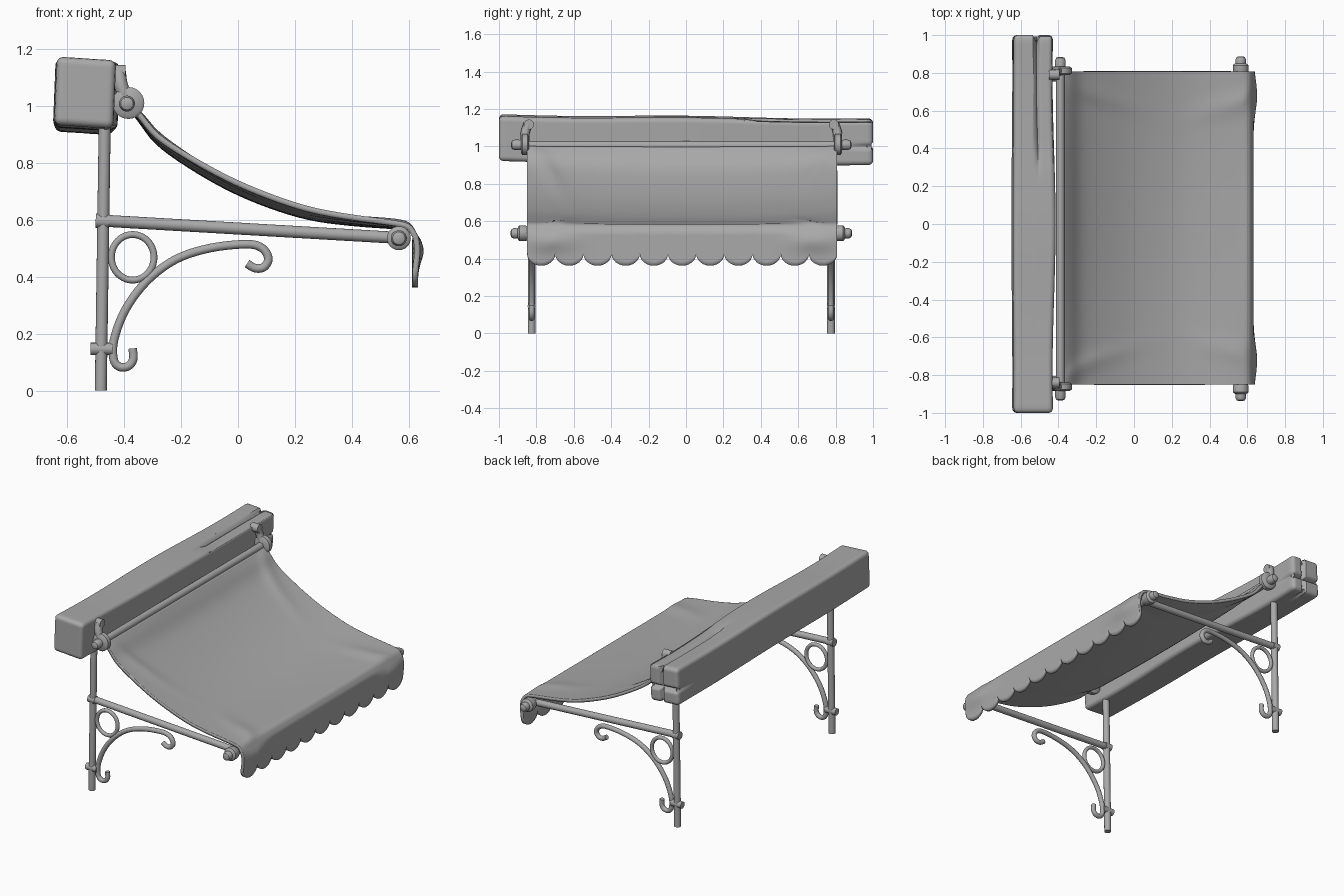
import bpy, bmesh, math
from mathutils import Vector

if "Cube" in bpy.data.objects:
    bpy.data.objects.remove(bpy.data.objects["Cube"], do_unlink=True)

MID = -0.025          # centre of the awning frame along y
SIDES = (("front", -1), ("back", 1))

grey = bpy.data.materials.new("plain_grey")
grey.use_nodes = True
grey.diffuse_color = (0.4, 0.4, 0.4, 1)
grey.node_tree.nodes["Principled BSDF"].inputs["Base Color"].default_value = (0.4, 0.4, 0.4, 1)


def finish(name, bm, angle=40):
    mesh = bpy.data.meshes.new(name)
    bmesh.ops.recalc_face_normals(bm, faces=bm.faces)
    bm.to_mesh(mesh)
    bm.free()
    obj = bpy.data.objects.new(name, mesh)
    bpy.context.collection.objects.link(obj)
    mesh.materials.append(grey)
    bpy.ops.object.select_all(action='DESELECT')
    obj.select_set(True)
    bpy.context.view_layer.objects.active = obj
    bpy.ops.object.shade_smooth_by_angle(angle=math.radians(angle))
    return obj


def smooth_path(points, steps):
    """Resample points as a Catmull-Rom curve."""
    pts = [Vector(p) for p in points]
    pts = [2 * pts[0] - pts[1]] + pts + [2 * pts[-1] - pts[-2]]
    out = []
    for a, b, c, d in zip(pts, pts[1:], pts[2:], pts[3:]):
        for i in range(steps):
            t = i / steps
            out.append(0.5 * (2 * b + (c - a) * t + (2 * a - 5 * b + 4 * c - d) * t * t
                              + (3 * b - a - 3 * c + d) * t ** 3))
    return out + [pts[-2]]


def tube(name, points, radius, closed=False, sides=16):
    """Sweep a circle along a path, keeping one axis square to the path."""
    bm = bmesh.new()
    pts = [Vector(p) for p in points]
    n = len(pts)
    rings = []
    for i, p in enumerate(pts):
        if closed:
            along = pts[(i + 1) % n] - pts[i - 1]
        else:
            along = pts[min(i + 1, n - 1)] - pts[max(i - 1, 0)]
        along.normalize()
        ref = Vector((0, 1, 0)) if abs(along.y) < 0.8 else Vector((1, 0, 0))
        u = along.cross(ref).normalized()
        w = along.cross(u)
        angles = [math.tau * k / sides for k in range(sides)]
        rings.append([bm.verts.new(p + radius * (u * math.cos(a) + w * math.sin(a))) for a in angles])
    for i in range(n if closed else n - 1):
        a, b = rings[i], rings[(i + 1) % n]
        for k in range(sides):
            bm.faces.new((a[k - 1], a[k], b[k], b[k - 1]))
    if not closed:
        bm.faces.new(rings[0])
        bm.faces.new(rings[-1])
    return finish(name, bm)


def lathe_y(name, x, z, y, sign, profile, sides=24):
    """Spin (radius, offset) pairs around an axis parallel to y."""
    bm = bmesh.new()
    rings = []
    for r, off in profile:
        rings.append([bm.verts.new((x + r * math.cos(math.tau * k / sides), y + sign * off,
                                    z + r * math.sin(math.tau * k / sides))) for k in range(sides)])
    for a, b in zip(rings, rings[1:]):
        for k in range(sides):
            bm.faces.new((a[k - 1], a[k], b[k], b[k - 1]))
    bm.faces.new(rings[0])
    bm.faces.new(rings[-1])
    return finish(name, bm)


def bump(d, width):
    return math.exp(-(d / width) ** 2)


# Worn timber beam with rounded edges, a long top crack and a split end
def make_beam():
    bm = bmesh.new()
    bmesh.ops.create_cube(bm, size=2)
    bmesh.ops.subdivide_edges(bm, edges=bm.edges[:], cuts=39, use_grid_fill=True)
    half, r = Vector((0.108, 1.0, 0.12)), 0.025
    for v in bm.verts:
        p = Vector((v.co.x * half.x, math.sin(v.co.y * math.pi / 2), v.co.z * half.z))
        inner = Vector([max(-h + r, min(h - r, c)) for c, h in zip(p, half)])
        d = p - inner
        if d.length > 1e-6:
            p = inner + d.normalized() * r
        x, y, z = p
        split_x, split_z = bump(x - 0.02, 0.012), bump(z + 0.02, 0.012)
        near_end = bump(y - 1, 0.12)
        if v.co.y > 0.999:
            p.y -= 0.03 * max(split_x, split_z)
        if abs(v.co.z) > 0.999:
            p.z -= math.copysign(0.018, z) * split_x * near_end
        if abs(v.co.x) > 0.999:
            p.x -= math.copysign(0.014, x) * split_z * near_end
        if v.co.z > 0.999:
            crack = max(0, min(1, (y - 0.3) / 0.08))
            p.z -= crack * (0.014 * split_x + (0.008 if x > 0.02 else 0))
        # gentle bowing and lean
        p.x += 0.008 * math.cos(y * 4) * (1 if x > 0 else -0.3) + 0.04 * z - 0.535
        p.z += 1.035 - 0.011 * y - 0.06 * x + 0.004 * math.cos(y * 5)
        v.co = p
    return finish("beam", bm, 50)


make_beam()


# Cloth canopy with hanging scalloped valance
def make_canopy():
    scallops, per, y0, y1 = 11, 12, -0.85, 0.808
    slope = smooth_path([(-0.37, 0, 1.0), (-0.335, 0, 0.967), (-0.275, 0, 0.9), (-0.17, 0, 0.83),
                         (-0.03, 0, 0.753), (0.11, 0, 0.693), (0.25, 0, 0.647), (0.39, 0, 0.62),
                         (0.55, 0, 0.598), (0.605, 0, 0.582), (0.632, 0, 0.545)], 4)
    cols = []
    bm = bmesh.new()
    pitch = (y1 - y0) / scallops
    for i in range(scallops):
        for k in range(per + (i == scallops - 1)):
            t = -math.cos(math.pi * k / per)
            y = y0 + pitch * (i + 0.5 + t / 2)
            v = 2 * (y - y0) / (y1 - y0) - 1
            col = []
            for j, p in enumerate(slope):
                u = j / (len(slope) - 1)
                sag = 0.032 * (1 - v * v) * math.sin(math.pi * min(1, u * 1.1))
                # soft folds running from the four corners
                fold = 0.012 * bump(abs(v) - 0.98 + 0.5 * u, 0.06) * bump(u - 0.2, 0.18)
                fold += 0.01 * bump(abs(v) - 0.4 - 0.5 * u, 0.07) * bump(u - 0.8, 0.12)
                col.append(bm.verts.new((p.x, y, p.z - sag + fold)))
            bottom = 0.425 - 0.063 * math.sqrt(max(0, 1 - t * t))
            for j in range(1, 9):
                s = j / 8
                z = 0.545 + (bottom - 0.545) * s
                x = 0.632 + 0.02 * bump(abs(v) - 0.85, 0.15) * bump(z - 0.49, 0.05)
                col.append(bm.verts.new((x, y, z)))
            cols.append(col)
    for a, b in zip(cols, cols[1:]):
        for j in range(len(a) - 1):
            bm.faces.new((a[j], a[j + 1], b[j + 1], b[j]))
    canopy = finish("canopy", bm, 60)
    # thicken toward the underside
    up = canopy.data.polygons[10].normal.z > 0
    mod = canopy.modifiers.new("thickness", 'SOLIDIFY')
    mod.thickness = 0.02
    mod.offset = -1 if up else 1


make_canopy()

# Cross rods that carry the cloth
tube("upper_rod", [(-0.39, MID - 0.89, 1.005), (-0.39, MID + 0.89, 1.005)], 0.023)
tube("lower_rod", [(0.565, MID - 0.85, 0.535), (0.565, MID + 0.85, 0.535)], 0.024)

scroll = [(-0.37, 0.148), (-0.368, 0.11), (-0.385, 0.086), (-0.415, 0.083), (-0.437, 0.11),
          (-0.435, 0.18), (-0.395, 0.285), (-0.32, 0.385), (-0.22, 0.46), (-0.1, 0.5),
          (0.03, 0.514), (0.085, 0.5), (0.107, 0.463), (0.09, 0.433), (0.06, 0.43), (0.032, 0.446)]

for side, s in SIDES:
    y = MID + s * 0.8
    # Upright post, arm and scrolled brace
    tube(side + "_post", [(-0.482, y, 0), (-0.468, y, 0.95)], 0.021)
    tube(side + "_arm", [(-0.48, y, 0.597), (0.55, y, 0.537)], 0.021)
    tube(side + "_post_collar", [(-0.5, y, 0.597), (-0.452, y, 0.594)], 0.025)
    tube(side + "_scroll", smooth_path([(x, y, z) for x, z in scroll], 5), 0.015)
    ring = [(-0.37 + 0.075 * math.cos(a), y, 0.468 + 0.08 * math.sin(a))
            for a in (math.tau * k / 40 for k in range(40))]
    tube(side + "_ring", ring, 0.012, closed=True)
    tube(side + "_post_bolt", [(-0.518, y, 0.146), (-0.44, y, 0.146)], 0.022)

    # Knobs on the lower rod
    lathe_y(side + "_lower_knob", 0.565, 0.535, MID, s,
            [(0.03, 0.8), (0.042, 0.835), (0.042, 0.865), (0.036, 0.872), (0.027, 0.875),
             (0.028, 0.895), (0.022, 0.908), (0.01, 0.913)])

    # Wall hinge: disc, leg, beam bolt and end knob
    hinge = MID + s * 0.835
    lathe_y(side + "_hinge_disc", -0.385, 1.01, MID, s,
            [(0.046, 0.815), (0.056, 0.822), (0.056, 0.85), (0.046, 0.858)])
    lathe_y(side + "_upper_knob", -0.39, 1.008, MID, s,
            [(0.027, 0.85), (0.028, 0.89), (0.022, 0.905), (0.01, 0.91)])
    tube(side + "_hinge_leg", smooth_path([(-0.385, hinge, 1.01), (-0.41, hinge, 1.07),
                                           (-0.418, MID + s * 0.82, 1.12)], 5), 0.024)
    tube(side + "_beam_bolt", [(-0.45, MID + s * 0.815, 1.117), (-0.403, MID + s * 0.815, 1.117),
                               (-0.395, MID + s * 0.815, 1.117)], 0.027)
